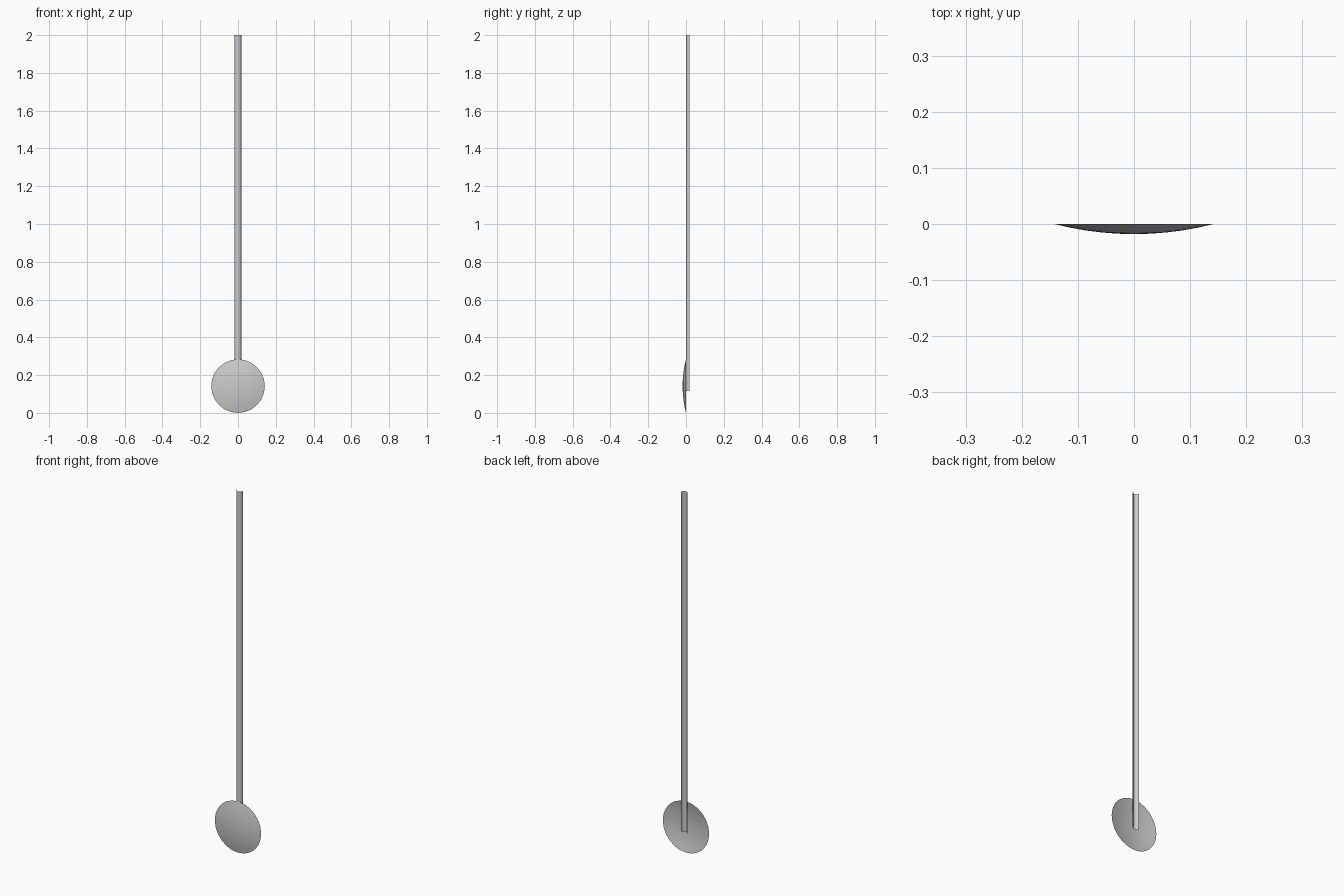
import bpy, bmesh
from math import sin, cos, pi, asin

if "Cube" in bpy.data.objects:
    bpy.data.objects.remove(bpy.data.objects["Cube"])


def finish(bm, name):
    """Turn a bmesh into a smooth-shaded object."""
    mesh = bpy.data.meshes.new(name)
    bm.to_mesh(mesh)
    bm.free()
    obj = bpy.data.objects.new(name, mesh)
    bpy.context.collection.objects.link(obj)
    for p in mesh.polygons:
        p.use_smooth = True
    return obj


# Bob: shallow spherical cap, bulging to the front and open at the back
RADIUS, DEPTH, SIDES, RINGS = 0.142, 0.018, 24, 5
sphere_r = (RADIUS**2 + DEPTH**2) / (2 * DEPTH)
max_angle = asin(RADIUS / sphere_r)
bm = bmesh.new()
tip = bm.verts.new((0, -DEPTH, RADIUS))
prev = None
for i in range(1, RINGS + 1):
    a = max_angle * i / RINGS
    r, y = sphere_r * sin(a), -DEPTH + sphere_r * (1 - cos(a))
    ring = [bm.verts.new((r * sin(2 * pi * k / SIDES), y,
                          RADIUS + r * cos(2 * pi * k / SIDES)))
            for k in range(SIDES)]
    for k in range(SIDES):
        n = (k + 1) % SIDES
        if prev:
            bm.faces.new((prev[k], prev[n], ring[n], ring[k]))
        else:
            bm.faces.new((tip, ring[n], ring[k]))
    prev = ring
bm.normal_update()
for f in bm.faces:
    if f.normal.y > 0:
        f.normal_flip()
finish(bm, "pendulum_bob")

# Rod: half-round channel, rounded at the front, open at the back and ends
ROD_R, BOTTOM, TOP, STEPS = 0.018, 0.117, 2.0, 10
bm = bmesh.new()
columns = []
for k in range(STEPS + 1):
    a = pi * k / STEPS
    x, y = -ROD_R * cos(a), ROD_R - ROD_R * sin(a)
    columns.append([bm.verts.new((x, y, z)) for z in (BOTTOM, TOP)])
for (a0, a1), (b0, b1) in zip(columns, columns[1:]):
    bm.faces.new((a0, b0, b1, a1))
finish(bm, "pendulum_rod")
